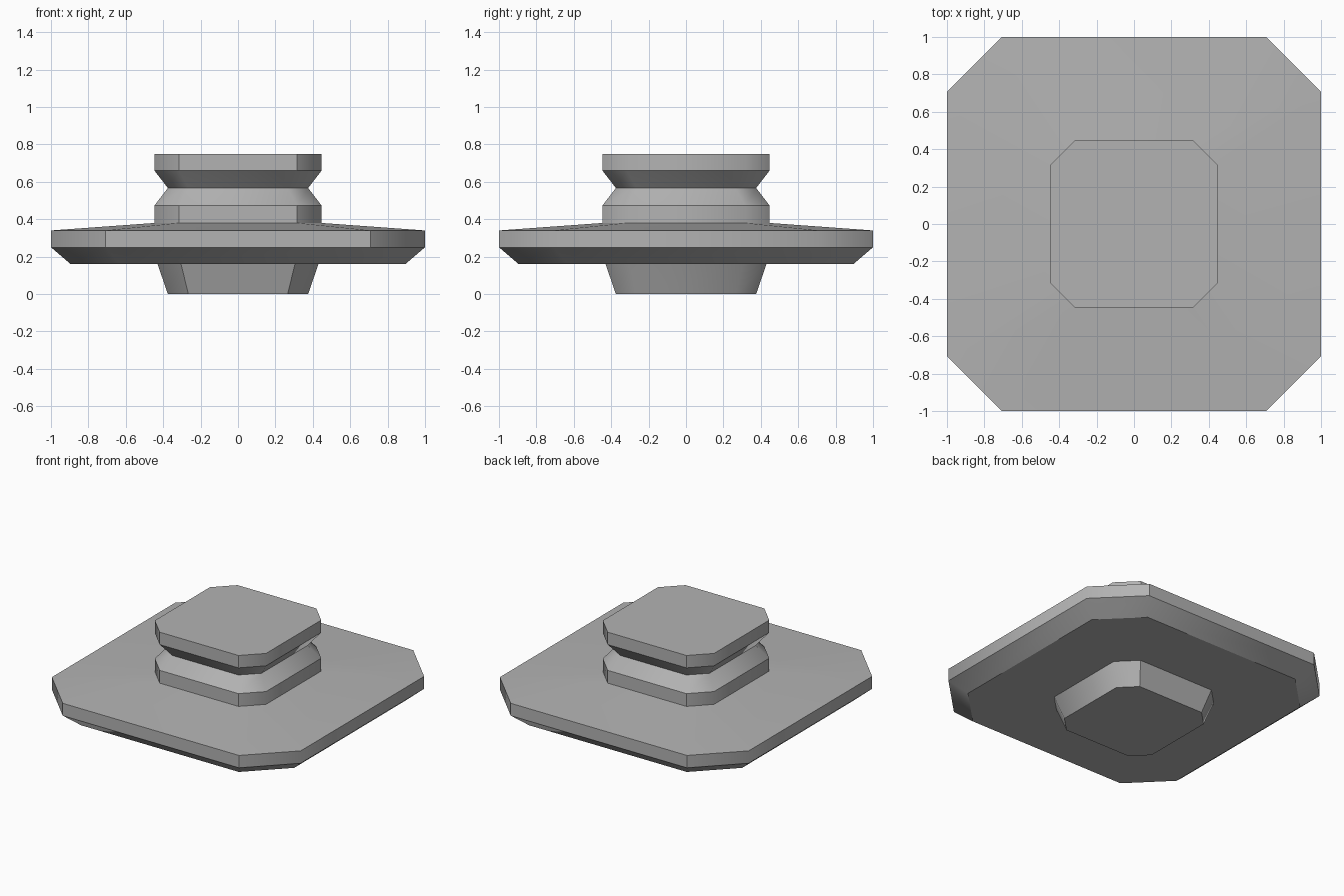
import bpy
import bmesh

cube = bpy.data.objects.get("Cube")
if cube:
    bpy.data.objects.remove(cube, do_unlink=True)

grey = bpy.data.materials.new("plain_grey")
grey.use_nodes = True
colour = (0.45, 0.45, 0.45, 1)
grey.diffuse_color = colour
grey.node_tree.nodes["Principled BSDF"].inputs["Base Color"].default_value = colour

CORNER = 0.708  # where the corner cut starts, as a share of the half width


def ring(bm, half, z):
    """Square outline with cut corners."""
    c = half * CORNER
    outline = [(half, -c), (half, c), (c, half), (-c, half),
               (-half, c), (-half, -c), (-c, -half), (c, -half)]
    return [bm.verts.new((x, y, z)) for x, y in outline]


def loft(name, profile, hard_bands, bottom=False, top=False):
    """Stack cut-corner rings; hard_bands keep crisp corners front and back."""
    bm = bmesh.new()
    rings = [ring(bm, half, z) for half, z in profile]
    for band, (low, high) in enumerate(zip(rings, rings[1:])):
        for i in range(len(low)):
            j = (i + 1) % len(low)
            bm.faces.new((low[i], low[j], high[j], high[i]))
        if band in hard_bands:
            for a, b in zip(low, high):
                if abs(a.co.y) > abs(a.co.x):
                    bm.edges.get((a, b)).smooth = False
    for verts in rings:
        for i, v in enumerate(verts):
            bm.edges.get((v, verts[i - 1])).smooth = False
    if bottom:
        bm.faces.new(rings[0][::-1])
    if top:
        bm.faces.new(rings[-1])
    for f in bm.faces:
        f.smooth = True
    mesh = bpy.data.meshes.new(name)
    bm.to_mesh(mesh)
    bm.free()
    mesh.materials.append(grey)
    obj = bpy.data.objects.new(name, mesh)
    bpy.context.collection.objects.link(obj)
    return obj


# Tapered foot under the plate
loft("foot", [(0.375, 0), (0.43, 0.16)], {0}, bottom=True)

# Wide plate: flat underside, bevel, upright rim, gently sloping top
loft("base_plate", [(0.43, 0.16), (0.895, 0.16), (1, 0.25), (1, 0.34), (0.447, 0.38)], {2})

# Collar, pinched neck and flat cap
loft("neck_and_cap", [(0.447, 0.38), (0.447, 0.473), (0.375, 0.567), (0.447, 0.66), (0.447, 0.75)],
     {0, 3}, top=True)
